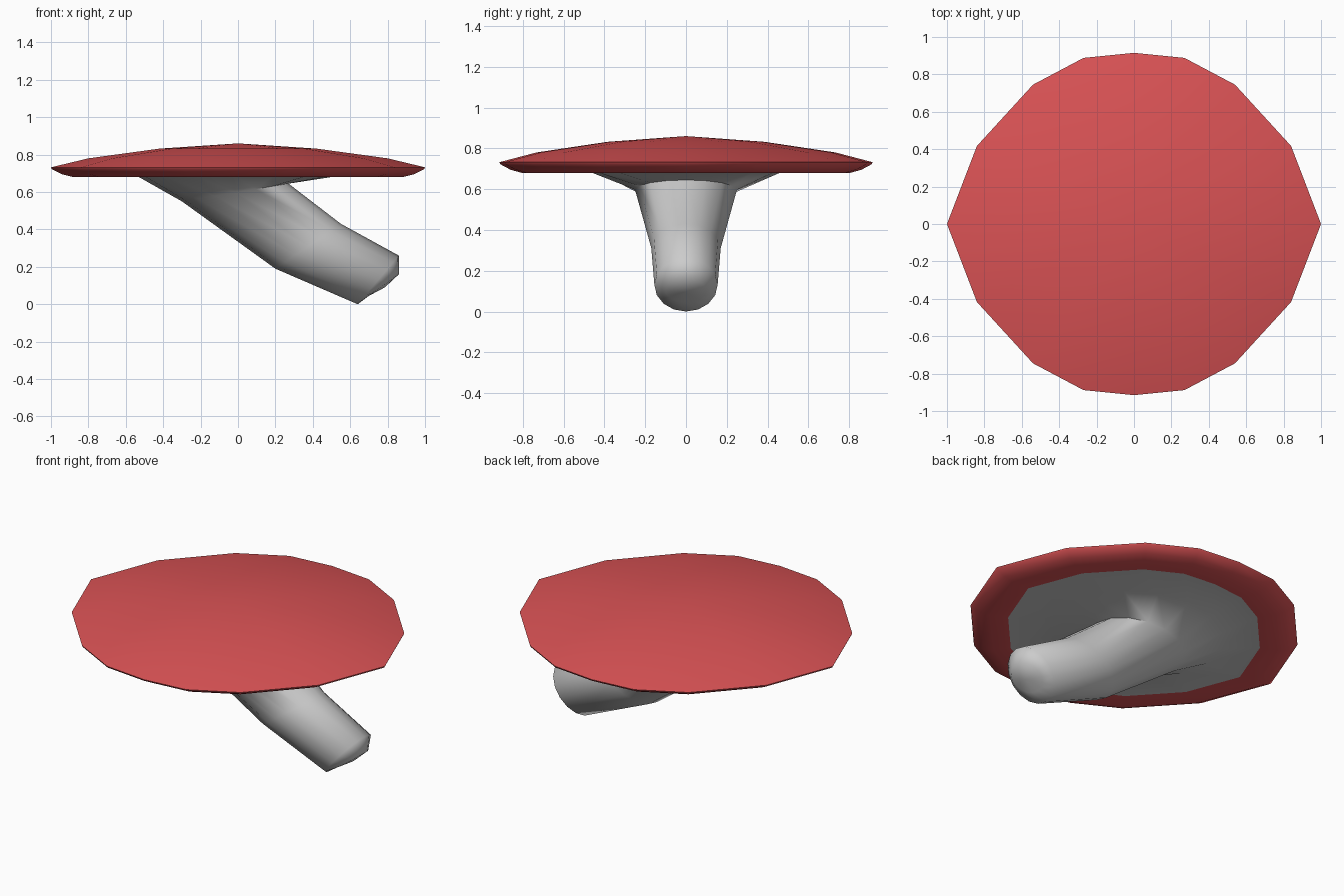
import bpy, bmesh, math
from mathutils import Vector

if "Cube" in bpy.data.objects:
    bpy.data.objects.remove(bpy.data.objects["Cube"])


def loft(name, rings, smooth_angle, cap_start=False, cap_end=False):
    """Bridge equal-length rings of points; a one-point ring closes to a tip."""
    bm = bmesh.new()
    loops = [[bm.verts.new(p) for p in r] for r in rings]
    for a, b in zip(loops, loops[1:]):
        n = max(len(a), len(b))
        for i in range(n):
            j = (i + 1) % n
            if len(a) == 1:
                bm.faces.new((a[0], b[i], b[j]))
            elif len(b) == 1:
                bm.faces.new((a[i], b[0], a[j]))
            else:
                bm.faces.new((a[i], b[i], b[j], a[j]))
    if cap_start:
        bm.faces.new(loops[0])
    if cap_end:
        bm.faces.new(loops[-1])
    bmesh.ops.recalc_face_normals(bm, faces=bm.faces)
    mesh = bpy.data.meshes.new(name)
    bm.to_mesh(mesh)
    bm.free()
    obj = bpy.data.objects.new(name, mesh)
    bpy.context.collection.objects.link(obj)
    bpy.ops.object.select_all(action='DESELECT')
    obj.select_set(True)
    bpy.context.view_layer.objects.active = obj
    bpy.ops.object.shade_smooth_by_angle(angle=math.radians(smooth_angle))
    return obj


# Sixteen-sided cap outline, mirrored from one quarter
quarter = [(1, 0), (0.84, 0.417), (0.54, 0.745), (0.27, 0.888), (0, 0.915)]
half = quarter + [(-x, y) for x, y in quarter[-2::-1]]
outline = half + [(x, -y) for x, y in half[-2:0:-1]]


def cap_ring(scale, z):
    return [Vector((x * scale, y * scale, z)) for x, y in outline]


# Cap: shallow dome, thin rim and flat lip underneath
cap_profile = [(0.42, 0.832), (0.8, 0.78), (1.0, 0.732), (0.995, 0.722),
               (0.94, 0.695), (0.88, 0.68), (0.77, 0.682)]
cap = loft("cap", [[Vector((0, 0, 0.86))]] + [cap_ring(s, z) for s, z in cap_profile], 40)
red = bpy.data.materials.new("cap_red")
red.diffuse_color = (0.7, 0.085, 0.09, 1)
red.use_nodes = True
red.node_tree.nodes["Principled BSDF"].inputs["Base Color"].default_value = red.diffuse_color
cap.data.materials.append(red)


def stem_ring(left, right, half_width):
    """Ellipse between two points of the xz side profile."""
    l, r = Vector((left[0], 0, left[1])), Vector((right[0], 0, right[1]))
    mid, axis = (l + r) / 2, (r - l) / 2
    ring = []
    for i in range(16):
        a = 2 * math.pi * i / 16
        ring.append(mid + axis * math.cos(a) + Vector((0, half_width * math.sin(a), 0)))
    return ring


# Leaning stem flaring into the underside of the cap
sections = [((-0.53, 0.68), (0.5, 0.68), 0.46),
            ((-0.3, 0.55), (0.27, 0.645), 0.25),
            ((0.2, 0.19), (0.55, 0.43), 0.17),
            ((0.64, 0.0), (0.86, 0.26), 0.155),
            ((0.70, 0.045), (0.86, 0.16), 0.1)]
rings = [cap_ring(0.77, 0.682)] + [stem_ring(*s) for s in sections]
rings.append([Vector((0.785, 0, 0.09))])
loft("stem_and_gills", rings, 75)
